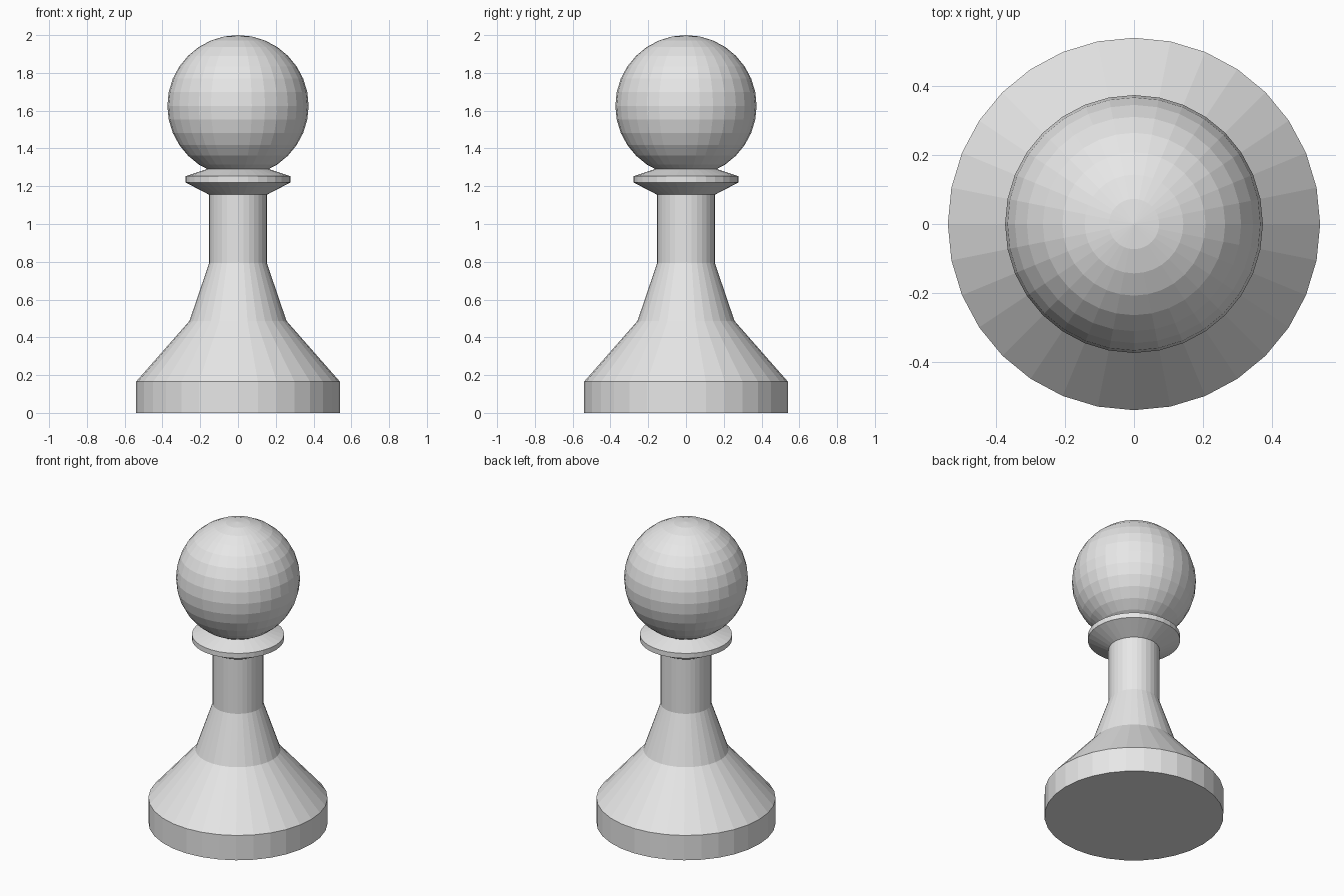
import bpy, bmesh, math

if "Cube" in bpy.data.objects:
    bpy.data.objects.remove(bpy.data.objects["Cube"])

SEGMENTS = 32

ivory = bpy.data.materials.new("light_grey")
ivory.diffuse_color = (0.8, 0.8, 0.8, 1.0)
ivory.use_nodes = True
ivory.node_tree.nodes["Principled BSDF"].inputs["Base Color"].default_value = ivory.diffuse_color


def finish(name, bm):
    bmesh.ops.recalc_face_normals(bm, faces=bm.faces)
    mesh = bpy.data.meshes.new(name)
    bm.to_mesh(mesh)
    bm.free()
    mesh.materials.append(ivory)
    obj = bpy.data.objects.new(name, mesh)
    bpy.context.collection.objects.link(obj)
    return obj


def lathe(name, profile):
    """Turn (radius, height) points into a closed flat-shaded solid."""
    bm = bmesh.new()
    rings = []
    for r, z in profile:
        rings.append([bm.verts.new((r * math.cos(a), r * math.sin(a), z))
                      for a in (2 * math.pi * i / SEGMENTS for i in range(SEGMENTS))])
    for low, high in zip(rings, rings[1:]):
        for i in range(SEGMENTS):
            j = (i + 1) % SEGMENTS
            bm.faces.new((low[i], low[j], high[j], high[i]))
    bm.faces.new(rings[0])
    bm.faces.new(rings[-1])
    return finish(name, bm)


# Base, flared skirt, neck and collar in one turned profile
lathe("turned_body", [
    (0.54, 0.0), (0.54, 0.165),      # base
    (0.257, 0.487), (0.153, 0.793),  # flared skirt
    (0.153, 1.155),                  # neck
    (0.278, 1.22), (0.278, 1.253),   # collar
    (0.165, 1.29),
])

# Round head, sunk slightly into the collar
bm = bmesh.new()
bmesh.ops.create_uvsphere(bm, u_segments=SEGMENTS, v_segments=16, radius=0.374)
bmesh.ops.translate(bm, verts=bm.verts, vec=(0, 0, 1.626))
finish("round_head", bm)
